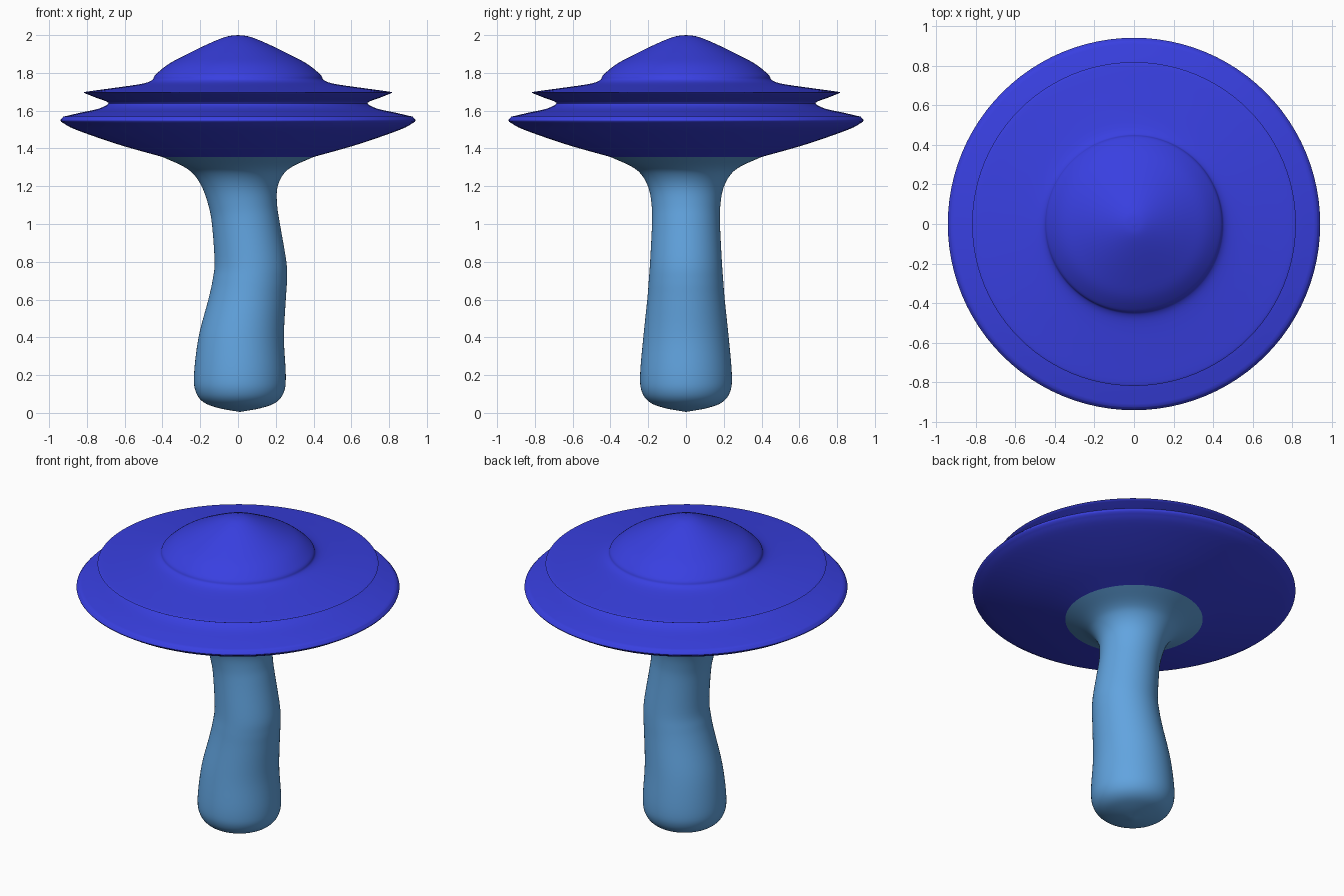
import bpy, bmesh, math
from mathutils import Vector

if "Cube" in bpy.data.objects:
    bpy.data.objects.remove(bpy.data.objects["Cube"])

SIDES = 96


def smooth_path(points, steps=5):
    """Catmull-Rom curve through the points, ends kept."""
    pts = [Vector(p) for p in points]
    pts = [2 * pts[0] - pts[1]] + pts + [2 * pts[-1] - pts[-2]]
    out = []
    for a, b, c, d in zip(pts, pts[1:], pts[2:], pts[3:]):
        for i in range(steps):
            t = i / steps
            out.append(0.5 * (2 * b + (c - a) * t + (2 * a - 5 * b + 4 * c - d) * t * t
                              + (3 * b - a - 3 * c + d) * t ** 3))
    return out + [pts[-2]]


def material(name, rgb):
    mat = bpy.data.materials.new(name)
    mat.diffuse_color = (*rgb, 1)
    mat.use_nodes = True
    mat.node_tree.nodes["Principled BSDF"].inputs["Base Color"].default_value = mat.diffuse_color
    return mat


def loft(name, rings, mat):
    """Skin circles given as (radius, height, x offset); zero radius is a tip."""
    bm = bmesh.new()
    loops = []
    for r, z, cx in rings:
        if r < 1e-4:
            loops.append([bm.verts.new((cx, 0, z))] * SIDES)
        else:
            loops.append([bm.verts.new((cx + r * math.cos(k * math.tau / SIDES),
                                        r * math.sin(k * math.tau / SIDES), z))
                          for k in range(SIDES)])
    for low, high in zip(loops, loops[1:]):
        for k in range(SIDES):
            n = (k + 1) % SIDES
            quad = [low[k], low[n], high[n], high[k]]
            bm.faces.new(list(dict.fromkeys(quad)))
    bmesh.ops.recalc_face_normals(bm, faces=bm.faces)
    mesh = bpy.data.meshes.new(name)
    bm.to_mesh(mesh)
    bm.free()
    # open shells: make sure normals point outward
    obj = bpy.data.objects.new(name, mesh)
    bpy.context.collection.objects.link(obj)
    mesh.materials.append(mat)
    bpy.ops.object.select_all(action='DESELECT')
    obj.select_set(True)
    bpy.context.view_layer.objects.active = obj
    bpy.ops.object.shade_smooth_by_angle(angle=math.radians(40))
    return obj


# Stem: radius, height, sideways bend
stem = [(0, 0.005, 0.01), (0.11, 0.025, 0.01), (0.19, 0.055, 0.01), (0.233, 0.11, 0.01),
        (0.243, 0.2, 0.01), (0.226, 0.4, 0.017), (0.205, 0.6, 0.048),
        (0.197, 0.7, 0.062), (0.19, 0.8, 0.066), (0.18, 1.0, 0.042),
        (0.182, 1.1, 0.025), (0.198, 1.19, 0.01), (0.235, 1.26, 0.003),
        (0.29, 1.305, 0), (0.4, 1.355, 0)]
loft("stem", smooth_path(stem), material("stem_blue", (0.12, 0.37, 0.74)))

# Cap: underside, lower brim, groove, upper brim and dome, split at the sharp rims
cap_sections = [
    [(0.4, 1.355), (0.63, 1.42), (0.86, 1.5), (0.935, 1.54)],
    [(0.935, 1.54), (0.94, 1.55), (0.925, 1.568)],
    [(0.925, 1.568), (0.84, 1.588), (0.74, 1.61), (0.688, 1.635), (0.7, 1.65),
     (0.755, 1.67), (0.812, 1.693)],
    [(0.812, 1.693), (0.805, 1.7), (0.66, 1.72), (0.51, 1.742), (0.455, 1.762),
     (0.437, 1.79), (0.37, 1.845), (0.28, 1.894), (0.15, 1.957), (0.06, 1.992), (0, 2.0)],
]
profile = []
for section in cap_sections:
    path = smooth_path([(r, z, 0) for r, z in section])
    profile += path if not profile else path[1:]
loft("cap", profile, material("cap_blue", (0.04, 0.05, 0.75)))
